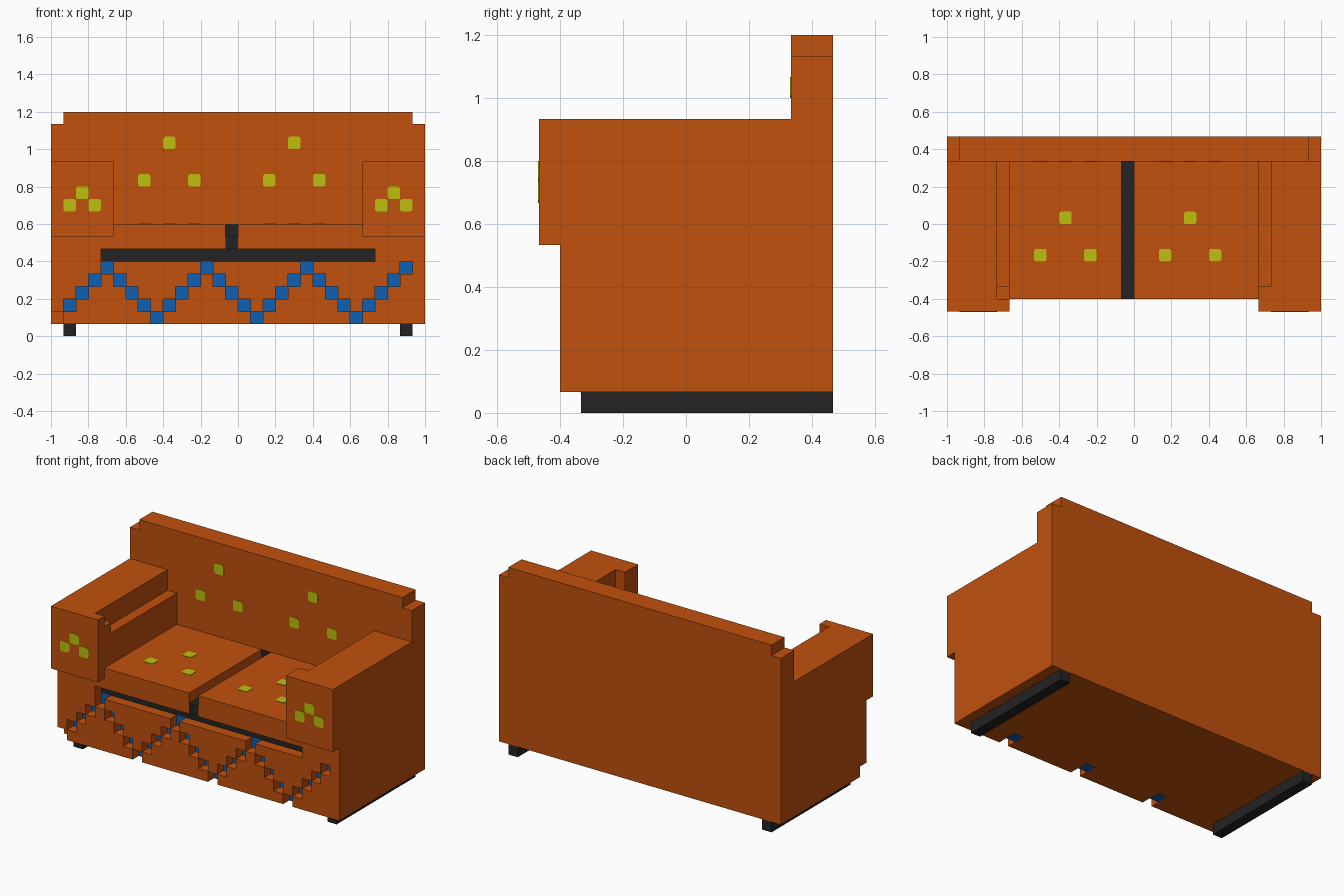
import bpy
import bmesh
from mathutils import Vector

U = 1 / 15  # the sofa is laid out on a grid of equal cubes

if "Cube" in bpy.data.objects:
    bpy.data.objects.remove(bpy.data.objects["Cube"], do_unlink=True)


def material(name, color):
    mat = bpy.data.materials.new(name)
    mat.use_nodes = True
    rgba = (*color, 1)
    mat.diffuse_color = rgba
    mat.node_tree.nodes["Principled BSDF"].inputs["Base Color"].default_value = rgba
    return mat


ORANGE = material("orange fabric", (0.533, 0.082, 0.004))
BLACK = material("black trim", (0.017, 0.017, 0.017))
BLUE = material("blue zigzag", (0.004, 0.117, 0.456))
YELLOW = material("yellow buttons", (0.51, 0.53, 0.004))


def finish(name, bm, mat):
    bmesh.ops.scale(bm, vec=(U, U, U), verts=bm.verts)
    mesh = bpy.data.meshes.new(name)
    bm.to_mesh(mesh)
    bm.free()
    mesh.materials.append(mat)
    obj = bpy.data.objects.new(name, mesh)
    bpy.context.collection.objects.link(obj)
    return obj


def add_box(bm, x, y, z):
    lo, hi = Vector((x[0], y[0], z[0])), Vector((x[1], y[1], z[1]))
    verts = bmesh.ops.create_cube(bm, size=1)["verts"]
    bmesh.ops.scale(bm, vec=hi - lo, verts=verts)
    bmesh.ops.translate(bm, vec=(lo + hi) / 2, verts=verts)
    return verts


def boxes(name, mat, *parts):
    bm = bmesh.new()
    for part in parts:
        add_box(bm, *part)
    return finish(name, bm, mat)


def mirrored(span, side):
    return tuple(sorted(side * v for v in span))


# Core and backrest
boxes("base", ORANGE, ((-15, 15), (-5, 7), (1, 7)))
boxes("backrest", ORANGE,
      ((-15, 15), (5, 7), (7, 17)), ((-14, 14), (5, 7), (17, 18)))

# Runners and arms on both sides
for side, label in ((1, "left"), (-1, "right")):
    boxes(label + "_runner", BLACK, (mirrored((13, 14), side), (-5, 7), (0, 1)))
    step = 14 if side == 1 else 13
    boxes(label + "_arm", ORANGE,
          (mirrored((11, 15), side), (-6, 5), (8, 14)),
          (mirrored((10, 15), side), (-5, 5), (7, 8)),
          (mirrored((10, 15), side), (-7, -6), (8, 14)),
          (mirrored((10, 11), side), (-6, -5), (8, step)),
          (mirrored((10, 11), side), (-5, 5), (8, 12)))

# Seat cushions with the dark gap between them
boxes("right_cushion", ORANGE, ((-10, -1), (-6, 5), (7, 9)))
boxes("left_cushion", ORANGE, ((0, 10), (-6, 5), (7, 9)))
boxes("cushion_gap", BLACK,
      ((-1, 0), (-6, 5), (7, 8)), ((-1, 0), (4.97, 5), (8, 9)))


# Front panel: a sheet of squares with the zigzag and slot left out
def zigzag_row(col):
    return 1 + abs((col + 3) % 8 - 4)


zigzag = [(col, zigzag_row(col)) for col in range(-14, 14)]
slot = [(col, 6) for col in range(-11, 11)]
seat = [(col, 7) for col in range(-10, 10)]
missing = set(zigzag + slot + seat + [(-15, 1)])

bm = bmesh.new()
for col in range(-15, 15):
    for row in range(1, 8):
        if (col, row) not in missing:
            corners = ((0, 0), (1, 0), (1, 1), (0, 1))
            bm.faces.new([bm.verts.new((col + a, -5, row + b)) for a, b in corners])
bmesh.ops.remove_doubles(bm, verts=bm.verts, dist=0.01)
sheet = bmesh.ops.extrude_face_region(bm, geom=bm.faces[:], use_keep_orig=True)
moved = [v for v in sheet["geom"] if isinstance(v, bmesh.types.BMVert)]
bmesh.ops.translate(bm, vec=(0, -1, 0), verts=moved)
bmesh.ops.recalc_face_normals(bm, faces=bm.faces)
finish("front_panel", bm, ORANGE)

# Coloured backing at the bottom of the recesses
E = 0.03
boxes("zigzag_inlay", BLUE,
      *[((c, c + 1), (-5 - E, -4), (r - E, r + 1)) for c, r in zigzag])
boxes("slot_inlay", BLACK, ((-11, 11), (-5 - E, -4), (6, 7)))


# Buttons: thin plates with trimmed corners, facing along one axis
def buttons(name, axis, centers):
    bm = bmesh.new()
    for x, y, z in centers:
        spans = [(x, x + 1), (y, y + 1), (z, z + 1)]
        at = (x, y, z)[axis]
        spans[axis] = (at - 0.04, at + 0.04)
        verts = add_box(bm, *spans)
        edges = {e for v in verts for e in v.link_edges
                 if abs((e.verts[0].co - e.verts[1].co)[axis]) > 0.01}
        bmesh.ops.bevel(bm, geom=list(edges), offset=0.13, segments=1, affect="EDGES")
    finish(name, bm, YELLOW)


triples = [(start + dx, up) for start in (-6, 4) for dx, up in ((0, 1), (-2, 0), (2, 0))]
buttons("backrest_buttons", 1, [(x, 5, 12 + 3 * up) for x, up in triples])
buttons("seat_buttons", 2, [(x, -3 + 3 * up, 9) for x, up in triples])
buttons("arm_buttons", 1,
        [(x + dx, -7, 11 - abs(dx)) for x in (-13, 12) for dx in (-1, 0, 1)])
